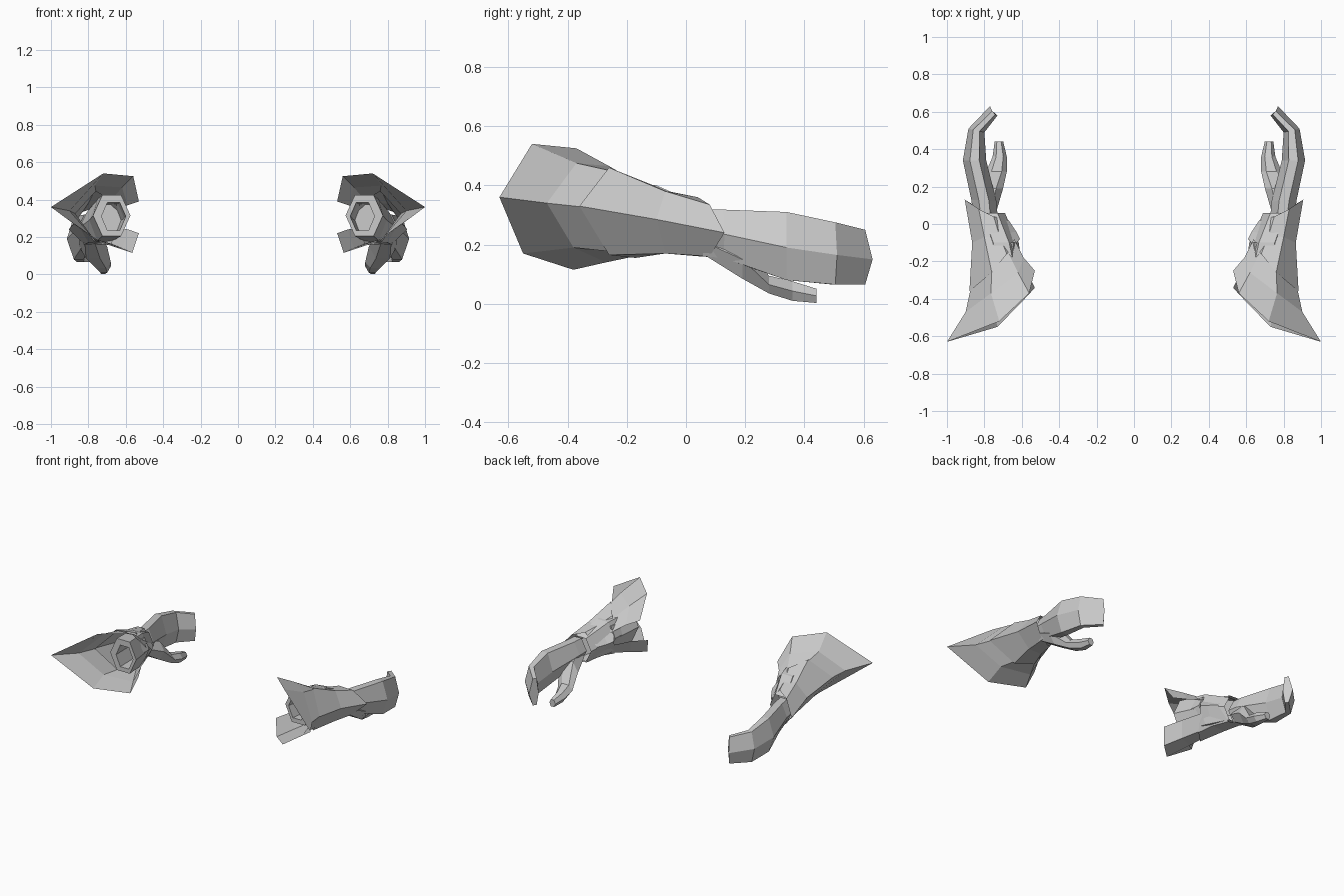
import bpy, bmesh
from mathutils import Vector

if "Cube" in bpy.data.objects:
    bpy.data.objects.remove(bpy.data.objects["Cube"])


def loft(name, rings, closed=True, cap_start=False, cap_end=False):
    """Skin a row of matching cross-sections and mirror the part across x."""
    bm = bmesh.new()
    vs = [[bm.verts.new(p) for p in r] for r in rings]
    n = len(rings[0])
    for a, b in zip(vs, vs[1:]):
        for i in range(n if closed else n - 1):
            j = (i + 1) % n
            bm.faces.new((a[i], a[j], b[j], b[i]))
    if cap_start:
        bm.faces.new(vs[0])
    if cap_end:
        bm.faces.new(vs[-1])
    bmesh.ops.recalc_face_normals(bm, faces=bm.faces)
    me = bpy.data.meshes.new(name)
    bm.to_mesh(me)
    bm.free()
    ob = bpy.data.objects.new(name, me)
    bpy.context.collection.objects.link(ob)
    ob.modifiers.new("mirror", 'MIRROR').use_mirror_merge = False
    return ob


def blade(outer, inner, zt, zm, zb, pinch=0.3, lean=0.0):
    """Six-sided section: ridge outside and inside, flat pair on top and bottom."""
    o, i = Vector(outer), Vector(inner)
    a, b = o.lerp(i, pinch), o.lerp(i, 1 - pinch)
    return [(*o, zm), (a.x, a.y - lean, zt), (b.x, b.y - lean, zt),
            (*i, zm), (b.x, b.y - lean, zb), (a.x, a.y - lean, zb)]


def hexagon(cx, y, cz, rx, rz):
    k = [(1, 0), (.5, 1), (-.5, 1), (-1, 0), (-.5, -1), (.5, -1)]
    return [(cx + u * rx, y, cz + v * rz) for u, v in k]


# flared cuff, split along the inner side and drawn to a spike outside
rim = [(.53, -.25, .39), (.56, -.37, .525), (.72, -.52, .54), (1, -.63, .36),
       (.73, -.55, .17), (.565, -.38, .115), (.53, -.34, .22)]
mid = [(.59, -.18, .37), (.62, -.26, .465), (.765, -.37, .475), (.90, -.47, .34),
       (.77, -.38, .19), (.62, -.27, .14), (.585, -.23, .24)]
neck = [(.64, -.08, .34), (.68, -.14, .395), (.76, -.235, .445), (.87, -.33, .325),
        (.76, -.24, .175), (.68, -.15, .165), (.64, -.08, .25)]
loft("cuff", [rim, mid, neck], closed=False)

# forearm tube inside the cuff, open at the elbow
loft("forearm", [hexagon(.68, -.10, .30, .065, .075),
                 hexagon(.665, -.30, .31, .065, .075),
                 hexagon(.675, -.30, .315, .10, .11),
                 hexagon(.71, -.10, .29, .085, .11),
                 hexagon(.77, .06, .25, .08, .08)], cap_start=True)

# forearm sleeve with slanted, pointed ends
sleeve_front = [(.88, -.36, .33), (.76, -.26, .46), (.68, -.16, .42),
                (.61, -.08, .29), (.67, -.17, .155), (.76, -.26, .165)]
sleeve_waist = [(.865, -.10, .285), (.80, -.07, .38), (.72, -.06, .38),
                (.63, -.04, .28), (.70, -.07, .17), (.80, -.07, .17)]
sleeve_back = [(.905, .13, .24), (.83, .08, .335), (.75, .04, .36),
               (.67, .02, .27), (.73, .05, .16), (.82, .08, .16)]
loft("sleeve", [sleeve_front, sleeve_waist, sleeve_back])

# mitten hand curling inward
loft("hand", [blade((.86, .06), (.73, .05), .32, .24, .16),
              blade((.87, .13), (.735, .12), .318, .235, .155),
              blade((.915, .34), (.79, .34), .31, .19, .08),
              blade((.885, .51), (.80, .49), .275, .165, .065),
              blade((.77, .63), (.73, .58), .25, .15, .065, lean=.01)],
     cap_start=True, cap_end=True)

# thumb growing out of the palm
thumb = [(.79, .07, .205, .055, .045), (.775, .19, .15, .075, .065),
         (.735, .28, .065, .055, .03), (.718, .36, .043, .038, .033),
         (.722, .44, .027, .023, .024)]
loft("thumb", [hexagon(x, y, z, rx, rz) for x, y, z, rx, rz in thumb],
     cap_start=True, cap_end=True)
